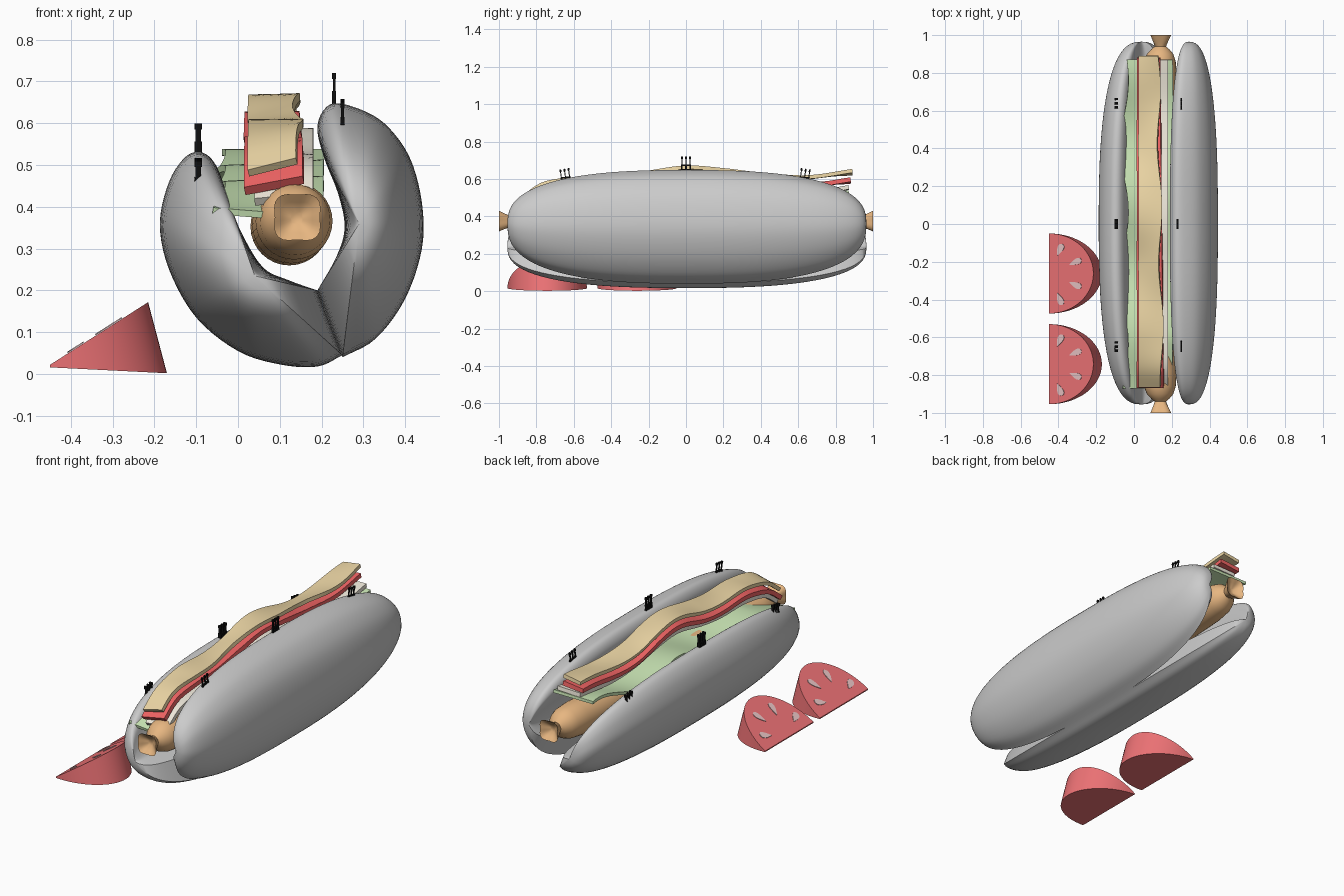
import bpy, bmesh, math
from mathutils import Matrix, Vector

if "Cube" in bpy.data.objects:
    bpy.data.objects.remove(bpy.data.objects["Cube"])


def material(name, rgb):
    m = bpy.data.materials.new(name)
    m.diffuse_color = (*rgb, 1)
    m.use_nodes = True
    m.node_tree.nodes["Principled BSDF"].inputs["Base Color"].default_value = m.diffuse_color
    return m


def finish(name, bm, mat=None, angle=35, thick=0):
    bmesh.ops.recalc_face_normals(bm, faces=bm.faces)
    me = bpy.data.meshes.new(name)
    bm.to_mesh(me)
    bm.free()
    ob = bpy.data.objects.new(name, me)
    bpy.context.collection.objects.link(ob)
    if mat:
        me.materials.append(mat)
    bpy.ops.object.select_all(action='DESELECT')
    ob.select_set(True)
    bpy.context.view_layer.objects.active = ob
    if thick:
        s = ob.modifiers.new("thickness", 'SOLIDIFY')
        s.thickness, s.offset = thick, 0
        bpy.ops.object.modifier_apply(modifier=s.name)
    bpy.ops.object.shade_smooth_by_angle(angle=math.radians(angle))
    return ob


def spline(pts, n):
    # Catmull-Rom curve through the points
    p = [Vector(q) for q in pts]
    p = [2 * p[0] - p[1]] + p + [2 * p[-1] - p[-2]]
    out = []
    for i in range(1, len(p) - 2):
        a, b, c, d = p[i - 1:i + 3]
        for k in range(n):
            t = k / n
            out.append(0.5 * (2 * b + (c - a) * t + (2 * a - 5 * b + 4 * c - d) * t ** 2
                              + (3 * b - a - 3 * c + d) * t ** 3))
    return out + [p[-2]]


def loft(name, rings, mat=None, angle=35):
    bm = bmesh.new()
    vs = [[bm.verts.new(c) for c in r] for r in rings]
    n = len(vs[0])
    for a, b in zip(vs, vs[1:]):
        for i in range(n):
            bm.faces.new((a[i], a[(i + 1) % n], b[(i + 1) % n], b[i]))
    bm.faces.new(vs[0])
    bm.faces.new(vs[-1])
    return finish(name, bm, mat, angle)


# Bun halves: one cross-section shrinking to rounded ends
def bun(name, section, centre):
    c = Vector(centre)
    pts = spline(section, 5)
    rings = []
    for i in range(41):
        a = math.radians(-89.7 + 179.4 * i / 40)
        s = math.cos(a) ** (2 / 2.6)
        y = 0.005 + 0.96 * math.copysign(abs(math.sin(a)) ** (2 / 2.6), a)
        q = [c + (p - c) * s for p in pts]
        rings.append([(v.x, y, v.y) for v in q])
    loft(name, rings, None, 40)


bun("bun_left", [(.25, .045), (.19, .018), (.1, .023), (0, .055), (-.1, .135), (-.165, .25),
                 (-.187, .36), (-.165, .46), (-.125, .52), (-.085, .53), (-.05, .495),
                 (-.02, .41), (.01, .335), (.06, .255), (.12, .225), (.19, .2)], (.04, .235))
bun("bun_right", [(.25, .04), (.33, .085), (.4, .18), (.44, .3), (.44, .41), (.41, .52),
                  (.35, .6), (.28, .638), (.22, .645), (.19, .595), (.205, .52),
                  (.24, .43), (.255, .35), (.235, .28), (.19, .2)], (.29, .36))

# Sausage with pinched, flared ends
half = [(-.965, .015), (-.985, .04), (-1, .06), (-.97, .045), (-.94, .03), (-.925, .048),
        (-.9, .07), (-.86, .084), (-.78, .092), (-.5, .093), (-.2, .093)]
rings = []
for y, r in half + [(-y, r) for y, r in reversed(half)]:
    ring = []
    for k in range(32):
        a = math.tau * k / 32
        q = r * (1 + (.1 * math.cos(4 * a + math.pi) if abs(y) > .95 else 0))
        ring.append((.122 + .02 * y * y + q * math.cos(a), y, .352 + .023 * y * y + q * math.sin(a)))
    rings.append(ring)
loft("sausage", rings, material("sausage_brown", (.8, .47, .22)), 50)


# Wavy filling strips
def strip(name, y0, y1, left, right, mat, thick):
    bm = bmesh.new()
    rows = []
    for i in range(81):
        y = y0 + (y1 - y0) * i / 80
        a, b = Vector(left(y)), Vector(right(y))
        rows.append([bm.verts.new((*a.lerp(b, t / 6).xy[:1], y, a.lerp(b, t / 6).y)) for t in range(7)])
    for p, q in zip(rows, rows[1:]):
        for j in range(6):
            bm.faces.new((p[j], p[j + 1], q[j + 1], q[j]))
    finish(name, bm, mat, 40, thick)


top_curve = spline([(-.88, .495), (-.76, .575), (-.6, .598), (-.4, .605), (-.2, .635), (0, .662),
                    (.2, .648), (.4, .625), (.65, .61), (.9, .645)], 8)


def height(y):
    for a, b in zip(top_curve, top_curve[1:]):
        if y <= b.x:
            return a.y + (b.y - a.y) * (y - a.x) / (b.x - a.x)
    return top_curve[-1].y


def wave(y, amp=.014):
    return amp * math.sin(10 * y + .6)


strip("mustard_strip", -.86, .89, lambda y: (.025, height(y) - .015 + wave(y)),
      lambda y: (.14 - .012 * y + wave(y, .01), height(y)), material("mustard", (.85, .68, .38)), .02)
strip("ketchup_strip", -.86, .88, lambda y: (.016, height(y) - .058 + wave(y)),
      lambda y: (.148 - .01 * y, height(y) - .045), material("ketchup", (.9, .13, .13)), .024)
strip("onion_strip", -.86, .87, lambda y: (.04, height(y) - .09 + wave(y, .008)),
      lambda y: (.18, height(y) - .085), material("onion_cream", (.88, .83, .72)), .022)
strip("lettuce", -.87, .87,
      lambda y: (-.05 + .02 * math.sin(9 * y + 1), .46 + .055 * y + .025 * math.sin(9 * y + .5)),
      lambda y: (.205, .475 + .05 * y - .05 * max(0, -y - .6) / .27 + .02 * math.sin(8 * y)),
      material("lettuce_green", (.6, .8, .47)), .016)

# Small black three-pronged picks on the bun
black = material("pick_black", (.005, .005, .005))


def pick(name, x, y, z, w):
    bm = bmesh.new()

    def box(dy, dz, sx, sy, sz):
        bmesh.ops.create_cube(bm, size=1, matrix=Matrix.Translation((0, dy, dz)) @ Matrix.Diagonal((sx, sy, sz, 1)))
    box(0, .005, w, .055, .01)
    box(0, .03, w, .055, .008)
    for d in (-.022, 0, .022):
        box(d, .018, w, .009, .03)
        box(d, .05, w * .7, .005, .045)
        box(d, .07, w, .01, .014)
    tilt = -.14 if y > .1 else .14 if y < -.1 else 0
    bm.transform(Matrix.Translation((x, y, z)) @ Matrix.Rotation(tilt, 4, 'X'))
    finish(name, bm, black, 20)


for i, y in enumerate((-.64, 0, .63)):
    pick(f"pick_left_{i}", -.095, y, .437 if y else .522, .018)
    pick(f"pick_right_{i}", .25 if y else .23, y, .578 if y else .643, .009)

# Tomato wedges with seeds on the sloping cut face
red = material("tomato_red", (.85, .17, .18))
seed_mat = material("seed_pale", (.8, .55, .55))
for i, yc in enumerate((-.262, -.742)):
    bm = bmesh.new()
    low, high = [], []
    for k in range(33):
        a = math.pi * (k / 32 - .5)
        c, s = math.cos(a), math.sin(a)
        low.append(bm.verts.new((-.45 + .28 * c, yc + .212 * s, .016 - .014 * c)))
        high.append(bm.verts.new((-.45 + .235 * c, yc + .212 * s, .022 + .15 * c)))
    for k in range(32):
        bm.faces.new((low[k], low[k + 1], high[k + 1], high[k]))
    bm.faces.new(low)
    bm.faces.new(high)
    bm.faces.new((low[0], high[0], high[-1], low[-1]))
    finish(f"tomato_{i}", bm, red, 30)
    bm = bmesh.new()
    for sx, sy in ((-.393, .125), (-.31, .06), (-.31, -.06), (-.393, -.135)):
        d = Vector((sx + .45, sy)).normalized()
        n = Vector((-d.y, d.x))
        loop = []
        for k in range(16):
            a = math.tau * k / 16
            p = Vector((sx, sy)) + d * .034 * math.cos(a) + n * .024 * math.sin(a) * (.6 + .4 * math.cos(a))
            loop.append(bm.verts.new((p.x, yc + p.y, .025 + (p.x + .45) * .15 / .235)))
        bm.faces.new(loop)
    finish(f"tomato_seeds_{i}", bm, seed_mat, 30, .003)
